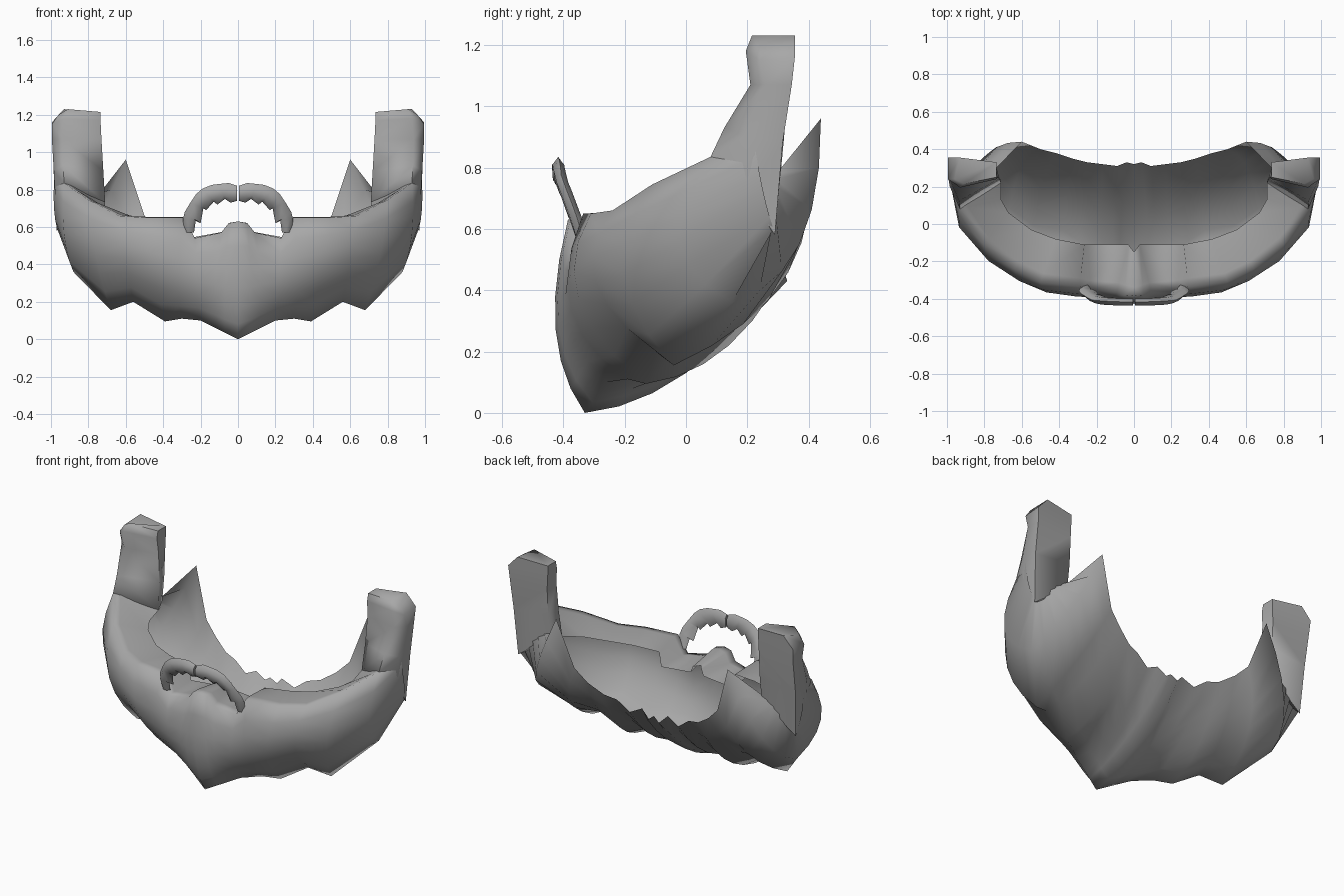
import bpy, bmesh, math
from mathutils import Vector

cube = bpy.data.objects.get("Cube")
if cube:
    bpy.data.objects.remove(cube, do_unlink=True)

hair = bpy.data.materials.new("hair_grey")
hair.use_nodes = True
GREY = (0.39, 0.39, 0.39, 1)
hair.diffuse_color = GREY
hair.node_tree.nodes["Principled BSDF"].inputs["Base Color"].default_value = GREY


def points(*coords):
    return [Vector(c) for c in coords]


def bulge(start, middle, end, steps):
    """Points on a parabola that passes through three given points."""
    control = 2 * middle - (start + end) / 2
    result = []
    for i in range(steps + 1):
        t = i / steps
        result.append((1 - t) ** 2 * start + 2 * t * (1 - t) * control + t * t * end)
    return result


def loft(name, sections, closed=False, angle=50):
    """Skin a row of equal-length sections and mirror the result across x."""
    bm = bmesh.new()
    rows = [[bm.verts.new(p) for p in section] for section in sections]
    count = len(rows[0])
    for a, b in zip(rows, rows[1:]):
        for i in range(count if closed else count - 1):
            j = (i + 1) % count
            bm.faces.new((a[i], a[j], b[j], b[i]))
    if closed:
        bm.faces.new(rows[0][::-1])
        bm.faces.new(rows[-1])
    bmesh.ops.remove_doubles(bm, verts=bm.verts, dist=0.0005)
    bmesh.ops.recalc_face_normals(bm, faces=bm.faces)
    mesh = bpy.data.meshes.new(name)
    bm.to_mesh(mesh)
    bm.free()
    mesh.materials.append(hair)
    obj = bpy.data.objects.new(name, mesh)
    bpy.context.collection.objects.link(obj)
    bpy.ops.object.select_all(action="DESELECT")
    obj.select_set(True)
    bpy.context.view_layer.objects.active = obj
    mod = obj.modifiers.new("mirror", "MIRROR")
    mod.merge_threshold = 0.001
    bpy.ops.object.modifier_apply(modifier=mod.name)
    bpy.ops.object.shade_smooth_by_angle(angle=math.radians(angle))


# Guide lines of the beard, running from the chin centre to the left ear
shelf = points((0, -.15, .6), (.03, -.11, .6), (.045, -.11, .56), (.25, -.11, .54),
               (.265, -.11, .63), (.42, -.08, .64), (.55, -.03, .65),
               (.67, .06, .68), (.71, .13, .7), (.71, .24, .74))
rim = points((0, -.385, .63), (.05, -.38, .62), (.09, -.365, .57), (.23, -.35, .54),
             (.29, -.335, .65), (.5, -.31, .65), (.64, -.24, .66),
             (.8, -.11, .745), (.93, .08, .835), (.98, .22, .9))
front = points((0, -.425, .27), (.07, -.415, .28), (.12, -.405, .29), (.22, -.387, .31),
               (.32, -.375, .34), (.45, -.35, .37), (.6, -.295, .43),
               (.76, -.2, .45), (.93, -.02, .56), (.985, .25, .73))
ridge = points((0, -.33, 0), (.07, -.305, .035), (.11, -.29, .055), (.2, -.26, .1),
               (.3, -.19, .11), (.39, -.13, .095), (.56, -.1, .2),
               (.68, -.04, .155), (.88, .15, .36), (.97, .285, .6))
under = points((0, 0, .13), (.07, .01, .15), (.11, .03, .18), (.18, .04, .17),
               (.27, .09, .24), (.36, .14, .22), (.5, .17, .31),
               (.62, .27, .37), (.79, .37, .55), (.87, .292, .71))
nape = points((0, .32, .46), (.04, .33, .43), (.09, .31, .48), (.17, .32, .44),
              (.25, .33, .5), (.33, .35, .52), (.42, .38, .58),
              (.5, .4, .66), (.6, .44, .96), (.74, .295, .78))

# Beard shell: shelf, rounded lip, full front, chin ridge, underside up to the nape
columns = []
for s, r, f, d, u, n in zip(shelf, rim, front, ridge, under, nape):
    lip = r.lerp(s, .2) + Vector((0, 0, .006))
    columns.append([s, lip] + bulge(r, f, d, 6) + bulge(d, u, n, 6)[1:])
loft("beard", columns, angle=85)

# Sideburns: tapered straps rising from the jaw corner
burn = [
    points((.71, .22, .73), (.93, .08, .835), (.975, .2, .72), (.97, .29, .58), (.74, .3, .75)),
    points((.72, .242, .9), (.935, .125, .93), (.985, .2, .9), (.985, .315, .88), (.74, .32, .9)),
    points((.73, .25, 1.07), (.94, .21, 1.07), (.995, .26, 1.07), (.99, .345, 1.07), (.74, .33, 1.07)),
    points((.735, .24, 1.17), (.93, .195, 1.18), (.995, .24, 1.15), (.995, .355, 1.16), (.735, .33, 1.17)),
    points((.735, .25, 1.215), (.91, .215, 1.23), (.96, .24, 1.2), (.93, .355, 1.23), (.735, .33, 1.215)),
]
loft("sideburns", burn, closed=True, angle=75)

# Moustache: thin curved strip with a ragged lower edge, hanging down at the ends
upper_edge = [(.005, .82), (.05, .835), (.1, .83), (.14, .825), (.19, .805),
              (.225, .775), (.255, .73), (.285, .68), (.295, .64), (.285, .57)]
lower_edge = [(.005, .74), (.04, .73), (.07, .75), (.11, .72), (.13, .735),
              (.17, .69), (.185, .7), (.2, .62), (.225, .64), (.235, .57)]


def moustache_depth(x, z):
    return -.417 + .33 * max(0, .77 - z) + .2 * x * x


strip = []
for (ux, uz), (lx, lz) in zip(upper_edge, lower_edge):
    ring = []
    for t, offset in ((0, 0), (.25, -.02), (.75, -.02), (1, 0), (.75, .014), (.25, .018)):
        x, z = ux + (lx - ux) * t, uz + (lz - uz) * t
        ring.append(Vector((x, moustache_depth(x, z) + offset, z)))
    strip.append(ring)
loft("moustache", strip, closed=True, angle=60)
